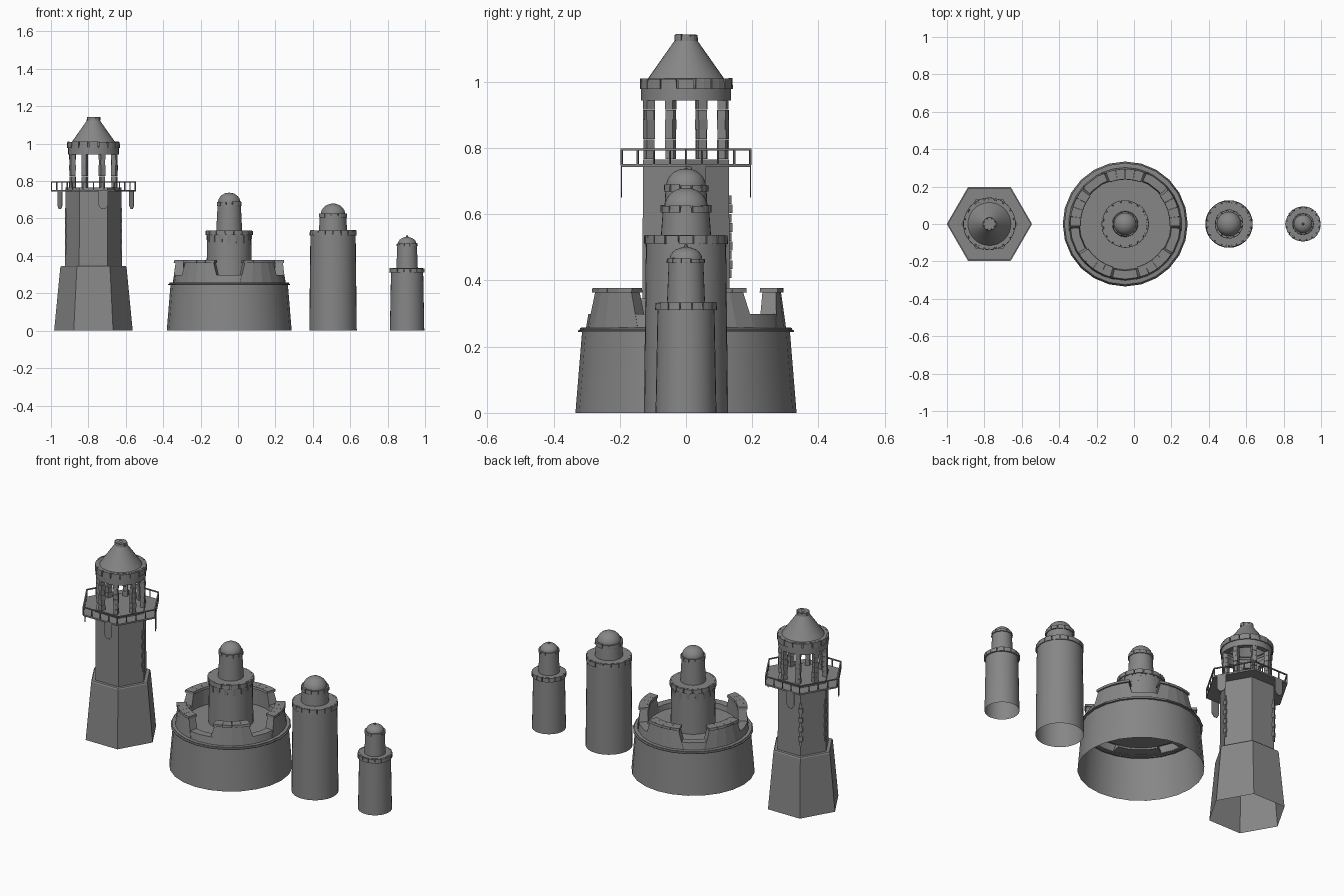
import bpy, bmesh, random
from math import pi, sin, cos, radians
from mathutils import Matrix, Vector

if "Cube" in bpy.data.objects:
    bpy.data.objects.remove(bpy.data.objects["Cube"])

random.seed(4)
TX, FX, MX, SX = -0.773, -0.047, 0.508, 0.904   # x centres of the four towers
STONE = bpy.data.materials.new("dark_stone")
STONE.diffuse_color = (0.24, 0.24, 0.24, 1)
STONE.use_nodes = True
STONE.node_tree.nodes["Principled BSDF"].inputs["Base Color"].default_value = STONE.diffuse_color


def finish(name, bm, smooth=False):
    bmesh.ops.recalc_face_normals(bm, faces=bm.faces)
    me = bpy.data.meshes.new(name)
    bm.to_mesh(me)
    bm.free()
    me.materials.append(STONE)
    ob = bpy.data.objects.new(name, me)
    bpy.context.collection.objects.link(ob)
    if smooth:
        bpy.ops.object.select_all(action='DESELECT')
        bpy.context.view_layer.objects.active = ob
        ob.select_set(True)
        bpy.ops.object.shade_smooth_by_angle(angle=radians(30))
    return ob


def revolve(name, cx, profile, n=32, smooth=True):
    """Lathe an open (r, z) profile with n sides."""
    bm = bmesh.new()
    rings = []
    for r, z in profile:
        if r == 0:
            rings.append([bm.verts.new((cx, 0, z))] * n)
        else:
            rings.append([bm.verts.new((cx + r * cos(2 * pi * i / n), r * sin(2 * pi * i / n), z))
                          for i in range(n)])
    for a, b in zip(rings, rings[1:]):
        for i in range(n):
            j = (i + 1) % n
            bm.faces.new(list(dict.fromkeys((a[i], a[j], b[j], b[i]))))
    return finish(name, bm, smooth)


def arc_block(bm, cx, ang, half0, half1, low, high, k=3):
    """Curved block; low and high are (inner r, outer r, z)."""
    rows = []
    for i in range(k + 1):
        t = 2 * i / k - 1
        row = []
        for half, (ri, ro, z), order in ((half0, low, 0), (half1, high, 1)):
            a = ang + t * half
            pts = [(cx + r * cos(a), r * sin(a), z) for r in (ri, ro)]
            row += pts[::-1] if order else pts
        rows.append([bm.verts.new(p) for p in row])
    for a, b in zip(rows, rows[1:]):
        for i in range(4):
            j = (i + 1) % 4
            bm.faces.new((a[i], a[j], b[j], b[i]))
    bm.faces.new(rows[0])
    bm.faces.new(rows[-1])


def stone_ring(name, cx, ri, ro, z0, z1, n):
    """Solid ring faced with slightly uneven stones."""
    core = ro - 0.012
    revolve(name + "_core", cx, [(core, z0), (core, z1 - 0.001), (ri, z1 - 0.001)])
    bm = bmesh.new()
    for i in range(n):
        h = pi / n * random.uniform(0.88, 0.97)
        r = ro - random.uniform(0, 0.003)
        top = z1 - random.uniform(0, 0.003)
        arc_block(bm, cx, 2 * pi * i / n, h, h * 0.96, (core, r, z0), (core, r - 0.001, top), 2)
    return finish(name, bm)


def box(bm, centre, size, rot=0):
    m = Matrix.Translation(centre) @ Matrix.Rotation(rot, 4, 'Z') @ Matrix.Diagonal((*size, 1))
    bmesh.ops.create_cube(bm, size=1, matrix=m)


def dome(r, z, h, steps=7):
    return [(r * cos(pi / 2 * i / steps) if i < steps else 0, z + h * sin(pi / 2 * i / steps))
            for i in range(steps + 1)]


# --- Hexagonal lighthouse ---
revolve("hex_base", TX, [(0.21, 0), (0.177, 0.34), (0.172, 0.346), (0.152, 0.346)], 6, False)
revolve("hex_shaft", TX, [(0.152, 0.34), (0.15, 0.766), (0, 0.766)], 6, False)
revolve("gallery_deck", TX, [(0.148, 0.743), (0.227, 0.743), (0.227, 0.752), (0.148, 0.752)], 6, False)

# corner stones on the shaft
bm = bmesh.new()
for ang, r in ((0, 0.144), (120, 0.147), (180, 0.144)):
    a = radians(ang)
    for i in range(9):
        w = 0.022 if i % 2 else 0.015
        box(bm, (TX + r * cos(a), r * sin(a), 0.42 + 0.028 * i), (0.016, w, 0.026), a)
finish("shaft_quoins", bm)

# gallery railing
bm = bmesh.new()
corners = [Vector((TX + 0.224 * cos(i * pi / 3), 0.224 * sin(i * pi / 3), 0)) for i in range(6)]
for i in range(6):
    p, q = corners[i], corners[(i + 1) % 6]
    ang = radians(120 + 60 * i)
    box(bm, (p + q) / 2 + Vector((0, 0, 0.795)), ((q - p).length, 0.007, 0.006), ang)
    for t in range(4):
        box(bm, p.lerp(q, t / 4) + Vector((0, 0, 0.772)), (0.005, 0.005, 0.046), ang)
finish("gallery_railing", bm)

# pointed plates hanging below the gallery edge: (edge normal angle, offset along the edge)
bm = bmesh.new()
outline = [(-0.025, 0.745), (0.025, 0.745), (0.025, 0.67), (0.010, 0.65), (-0.010, 0.65), (-0.025, 0.67)]
for deg, off in ((270, 0.053), (90, 0.053), (30, -0.07), (210, -0.02)):
    n = Vector((cos(radians(deg)), sin(radians(deg)), 0))
    t = Vector((-n.y, n.x, 0))
    f = bm.faces.new([bm.verts.new(Vector((TX, 0, z)) + n * 0.197 + t * (off + s)) for s, z in outline])
    ext = bmesh.ops.extrude_face_region(bm, geom=[f], use_keep_orig=True)
    bmesh.ops.translate(bm, vec=-n * 0.003, verts=[v for v in ext["geom"] if isinstance(v, bmesh.types.BMVert)])
finish("hanging_plates", bm)

# lantern columns of stacked stones
bm = bmesh.new()
for i in range(8):
    a = (i + 0.5) * pi / 4
    for j in range(6):
        s = random.uniform(0.024, 0.028)
        box(bm, (TX + 0.121 * cos(a), 0.121 * sin(a), 0.781 + 0.03 * j), (s, s, 0.029),
            a + random.uniform(-0.1, 0.1))
finish("lantern_columns", bm)

revolve("lantern_roof_ring", TX, [(0.108, 0.975), (0.108, 0.943), (0.136, 0.943), (0.136, 0.98), (0.12, 0.98)])
stone_ring("lantern_eave_stones", TX, 0.11, 0.142, 0.978, 1.011, 16)
revolve("lantern_roof", TX, [(0.122, 1.0), (0.034, 1.125), (0.028, 1.135), (0, 1.135)])
stone_ring("lantern_roof_cap", TX, 0.01, 0.038, 1.123, 1.144, 8)

# --- Round fort with central turret ---
revolve("fort_wall", FX, [(0.334, 0), (0.314, 0.244)], 24)
revolve("fort_ledge", FX, [(0.305, 0.244), (0.326, 0.244), (0.326, 0.249), (0.32, 0.252),
                           (0.32, 0.257), (0.3, 0.258)], 24)
revolve("fort_parapet", FX, [(0.302, 0.256), (0.295, 0.298), (0.25, 0.298), (0.245, 0.268), (0.11, 0.268)], 24)
bm, caps = bmesh.new(), bmesh.new()
for i in range(5):
    a = radians(18 + 72 * i)
    arc_block(bm, FX, a, radians(25), radians(19), (0.244, 0.302, 0.258), (0.244, 0.287, 0.364), 4)
    for j in range(4):  # cap stones
        arc_block(caps, FX, a + radians(10.2 * (j - 1.5)), radians(5), radians(5),
                  (0.237, 0.297 - random.uniform(0, 0.003), 0.363), (0.239, 0.294, 0.377), 2)
finish("fort_merlons", bm)
finish("fort_merlon_caps", caps)

revolve("turret_lower", FX, [(0.122, 0.265), (0.118, 0.52), (0.06, 0.525)])
bm = bmesh.new()
for i in range(16):  # corbels
    arc_block(bm, FX, 2 * pi * i / 16, 0.07, 0.09, (0.11, 0.119, 0.47), (0.11, 0.123, 0.512), 1)
finish("turret_corbels", bm)
stone_ring("turret_lower_ring", FX, 0.06, 0.128, 0.511, 0.537, 16)
revolve("turret_upper", FX, [(0.07, 0.52), (0.062, 0.675)])
stone_ring("turret_upper_ring", FX, 0.045, 0.069, 0.668, 0.69, 12)
revolve("turret_dome", FX, dome(0.06, 0.685, 0.053))

# --- Plain round tower ---
revolve("mid_tower_shaft", MX, [(0.127, 0), (0.121, 0.515), (0.06, 0.525)])
stone_ring("mid_tower_ring", MX, 0.07, 0.127, 0.51, 0.538, 18)
revolve("mid_tower_drum", MX, [(0.077, 0.515), (0.07, 0.615)])
stone_ring("mid_tower_drum_ring", MX, 0.05, 0.078, 0.605, 0.628, 13)
revolve("mid_tower_dome", MX, dome(0.066, 0.62, 0.06))

# --- Small round tower ---
revolve("small_tower_shaft", SX, [(0.092, 0), (0.086, 0.315), (0.04, 0.32)])
stone_ring("small_tower_ring", SX, 0.05, 0.096, 0.31, 0.335, 16)
revolve("small_tower_drum", SX, [(0.058, 0.318), (0.052, 0.465)])
stone_ring("small_tower_drum_ring", SX, 0.035, 0.059, 0.452, 0.468, 12)
revolve("small_tower_dome", SX, dome(0.049, 0.465, 0.036))
revolve("small_tower_finial", SX, [(0.007, 0.495), (0.006, 0.505), (0, 0.514)], 8)
